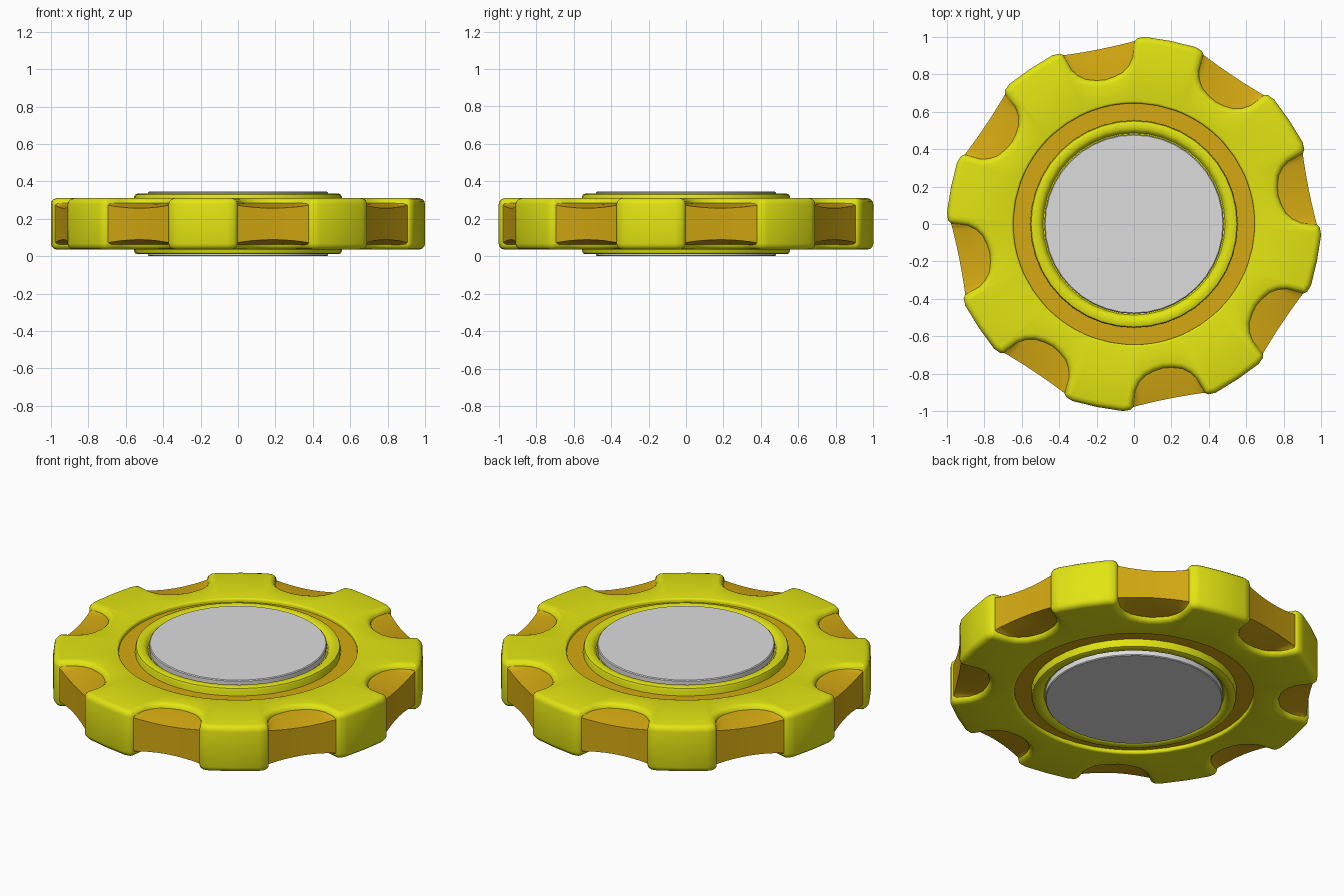
import bpy, bmesh, math

if "Cube" in bpy.data.objects:
    bpy.data.objects.remove(bpy.data.objects["Cube"])

MID = 0.1725  # mid height of the whole token


def material(name, rgb):
    m = bpy.data.materials.new(name)
    m.diffuse_color = (*rgb, 1)
    m.use_nodes = True
    m.node_tree.nodes["Principled BSDF"].inputs["Base Color"].default_value = m.diffuse_color
    return m


YELLOW = material("yellow", (0.76, 0.78, 0.006))
GOLD = material("gold", (0.66, 0.40, 0.006))
GREY = material("light_grey", (0.72, 0.72, 0.72))


def polar(r, deg, z):
    a = math.radians(deg)
    return (r * math.cos(a), r * math.sin(a), z)


def finish(bm, name, mat, angle=35):
    bmesh.ops.recalc_face_normals(bm, faces=bm.faces)
    me = bpy.data.meshes.new(name)
    bm.to_mesh(me)
    bm.free()
    ob = bpy.data.objects.new(name, me)
    bpy.context.collection.objects.link(ob)
    me.materials.append(mat)
    bpy.ops.object.select_all(action='DESELECT')
    ob.select_set(True)
    bpy.context.view_layer.objects.active = ob
    bpy.ops.object.shade_smooth_by_angle(angle=math.radians(angle))
    return ob


def skin(bm, loops, closed):
    """Join neighbouring vertex loops with quads; closed joins last to first."""
    n = len(loops[0])
    pairs = list(zip(loops, loops[1:])) + ([(loops[-1], loops[0])] if closed else [])
    for a, b in pairs:
        for i in range(n):
            j = (i + 1) % n
            bm.faces.new((a[i], a[j], b[j], b[i]))


def lathe(name, half, mat, n=40, capped=False):
    """Spin a profile of (radius, height over mid), mirrored below the middle."""
    prof = half + [(r, -h) for r, h in reversed(half)]
    bm = bmesh.new()
    loops = [[bm.verts.new(polar(r, 360 * i / n, MID + h)) for i in range(n)]
             for r, h in prof]
    skin(bm, loops, not capped)
    if capped:
        bm.faces.new(loops[0])
        bm.faces.new(loops[-1])
    return finish(bm, name, mat)


# Notched outline: (angle from notch centre, radius) for one of eight repeats
NOTCH = [(-11.5, 0.98), (-10.7, 0.89), (-9.3, 0.848), (-7, 0.815), (-3.5, 0.795), (0, 0.787),
         (3.5, 0.795), (7, 0.815), (9.3, 0.848), (10.7, 0.89), (11.5, 0.98)]
TOOTH = [(12.4, 0.994), (14.6, 1.002), (22.5, 0.998), (30.4, 1.002), (32.6, 0.994)]
outline = [(11.25 + 45 * k + a, r) for k in range(8) for a, r in NOTCH + TOOTH]

# Body: notched ring with rounded top and bottom edges
H = 0.1375
bm = bmesh.new()
outer = [[bm.verts.new(polar(r, a, MID + s * H)) for a, r in outline] for s in (-1, 1)]
inner = [[bm.verts.new(polar(0.645, a, MID + s * H)) for a, r in outline] for s in (1, -1)]
skin(bm, outer + inner, True)
for loops, width in ((outer, 0.032), (inner, 0.012)):
    edges = [bm.edges.get((l[i], l[(i + 1) % len(l)])) for l in loops for i in range(len(l))]
    bmesh.ops.bevel(bm, geom=edges, offset=width, offset_type='OFFSET',
                    segments=3, profile=0.5, affect='EDGES', clamp_overlap=True)
finish(bm, "notched_body", YELLOW, 40)

# Grip inserts: sloping blocks that fill each notch out to a straight chord
STEPS = 3
for k in range(8):
    c = 11.25 + 45 * k
    bm = bmesh.new()
    rows = []
    for a, r in NOTCH:
        sag = 1 - (a / 11.5) ** 2
        r_out = 0.978 * math.cos(math.radians(11.5)) / math.cos(math.radians(a)) - 0.006 * sag
        r_in = min(r - 0.015, r_out - 0.01)
        top = []
        for i in range(STEPS + 1):
            t = i / STEPS
            h = 0.112 - (0.012 + 0.016 * sag) * t ** 1.3
            top.append((r_in + (r_out - r_in) * t, h))
        rows.append([bm.verts.new(polar(q, c + a, MID + h)) for q, h in top]
                    + [bm.verts.new(polar(q, c + a, MID - h)) for q, h in reversed(top)])
    skin(bm, rows, False)
    bm.faces.new(rows[0])
    bm.faces.new(rows[-1])
    finish(bm, f"grip_insert_{k + 1}", GOLD, 35)

# Gold groove floor between body and hub rim
lathe("groove_ring", [(0.54, 0.115), (0.652, 0.115)], GOLD)

# Raised hub rim, sloping down toward the centre disc
lathe("hub_rim", [(0.47, 0.135), (0.487, 0.138), (0.497, 0.152), (0.51, 0.161), (0.537, 0.162),
                  (0.550, 0.157), (0.555, 0.146)], YELLOW)

# Centre disc, showing on both sides
lathe("centre_disc", [(0.475, 0.1725), (0.48, 0.168)], GREY, capped=True)
